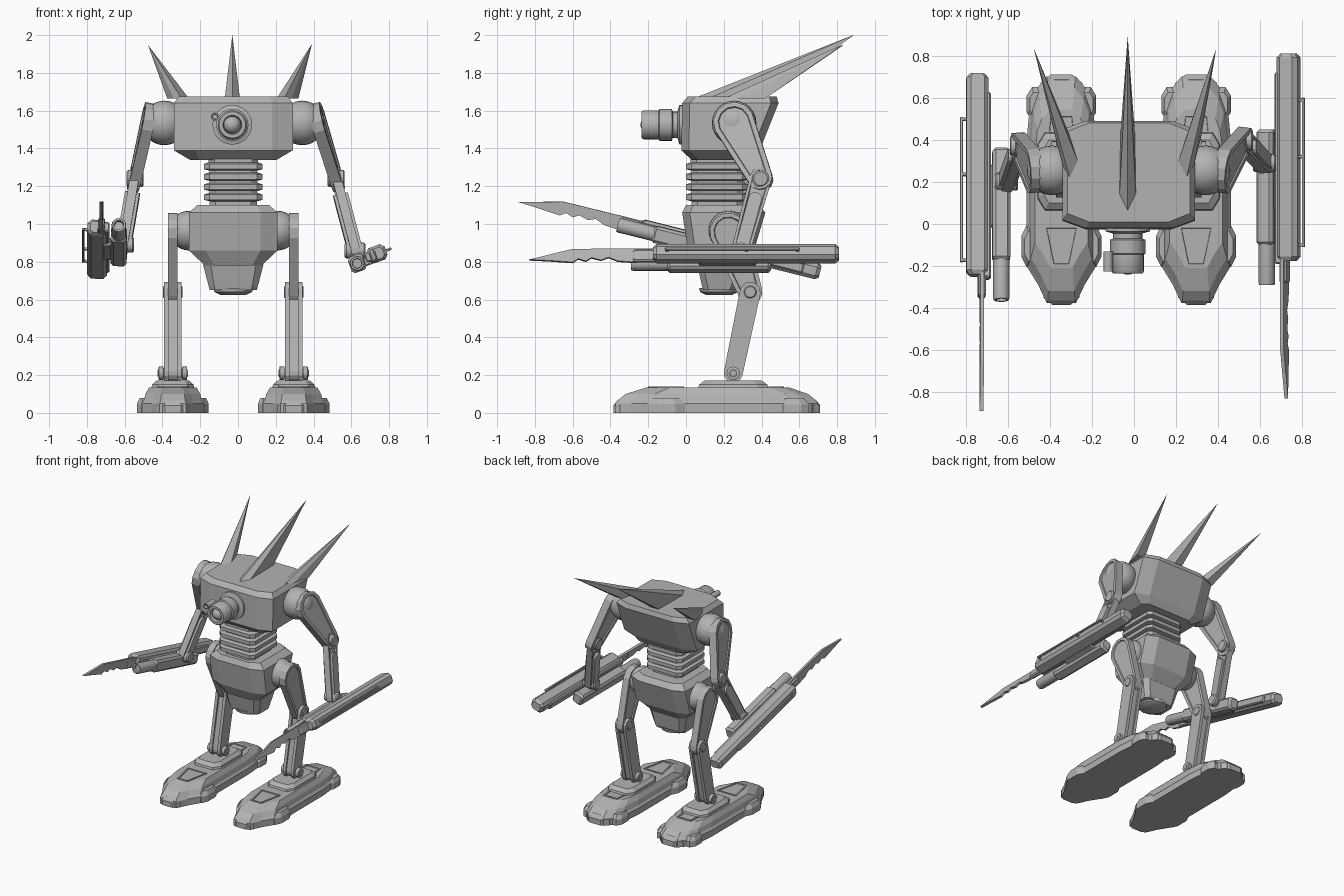
import bpy, bmesh
from math import sin, cos, pi, radians
from mathutils import Matrix, Vector

if "Cube" in bpy.data.objects:
    bpy.data.objects.remove(bpy.data.objects["Cube"])

grey = bpy.data.materials.new("plain_grey")
grey.use_nodes = True
COLOUR = (0.45, 0.45, 0.45, 1)
grey.diffuse_color = COLOUR
grey.node_tree.nodes["Principled BSDF"].inputs["Base Color"].default_value = COLOUR

CX = -0.025                      # centre plane of the body
IDENT = Matrix.Identity(4)


def finish(name, bm, smooth=False):
    bmesh.ops.recalc_face_normals(bm, faces=bm.faces)
    me = bpy.data.meshes.new(name)
    bm.to_mesh(me)
    bm.free()
    me.materials.append(grey)
    if smooth:
        me.shade_smooth()
        me.set_sharp_from_angle(angle=radians(35))
    ob = bpy.data.objects.new(name, me)
    bpy.context.scene.collection.objects.link(ob)
    return ob


def loft(name, rings, smooth=False, inset=None):
    """Skin a stack of equal rings; caps may get an inset panel."""
    bm = bmesh.new()
    vs = [[bm.verts.new(p) for p in ring] for ring in rings]
    n = len(vs[0])
    for a, b in zip(vs, vs[1:]):
        for i in range(n):
            j = (i + 1) % n
            bm.faces.new((a[i], a[j], b[j], b[i]))
    caps = [bm.faces.new(vs[0]), bm.faces.new(vs[-1])]
    bmesh.ops.recalc_face_normals(bm, faces=bm.faces)
    if inset:
        bmesh.ops.inset_individual(bm, faces=caps, thickness=inset, depth=0)
        bmesh.ops.inset_individual(bm, faces=caps, thickness=0.004, depth=-0.008)
    return finish(name, bm, smooth)


def prism(name, outline, m, half, inset=None):
    """Flat outline in the local yz plane, thickened along local x."""
    return loft(name, [[m @ Vector((x, u, v)) for u, v in outline]
                       for x in (-half, half)], inset=inset)


def tube(name, steps, m, seg=20):
    """Turned part along local y from (distance, radius) steps."""
    return loft(name, [[m @ Vector((r * cos(2 * pi * i / seg), d, r * sin(2 * pi * i / seg)))
                        for i in range(seg)] for d, r in steps], smooth=True)


def pin(name, centre, radius, half):
    m = Matrix.Translation(centre) @ Matrix.Rotation(-pi / 2, 4, "Z")
    return tube(name, [(-half, radius * .8), (-half * .85, radius),
                       (half * .85, radius), (half, radius * .8)], m, 16)


def ball(name, centre, radius):
    bm = bmesh.new()
    bmesh.ops.create_uvsphere(bm, u_segments=24, v_segments=14, radius=radius,
                              matrix=Matrix.Translation(centre) @ Matrix.Rotation(pi / 2, 4, "Y"))
    return finish(name, bm, True)


def block(z, hx, y0, y1, cx, cy):
    """Rectangle ring with cut corners at height z."""
    return [(CX + x, y, z) for x, y in (
        (-hx + cx, y0), (hx - cx, y0), (hx, y0 + cy), (hx, y1 - cy),
        (hx - cx, y1), (-hx + cx, y1), (-hx, y1 - cy), (-hx, y0 + cy))]


def limb(name, p, q, r0, r1, half, inset=None, shift=0):
    """Round-ended tapering slab from p to q."""
    p, q = Vector(p), Vector(q)
    d = (q - p).normalized()
    t = (Vector((1, 0, 0)) - d * d.x).normalized()
    w = t.cross(d)
    m = Matrix((t, d, w)).transposed().to_4x4()
    m.translation = p + t * shift
    n, length = 6, (q - p).length
    arc = [(pi / 2 + pi * i / n) for i in range(n + 1)]
    pts = [(r0 * cos(a), r0 * sin(a)) for a in arc]
    pts += [(length + r1 * cos(a + pi), r1 * sin(a + pi)) for a in arc]
    return prism(name, pts, m, half, inset)


# Torso, waist and pelvis
loft("torso", [block(1.34, .23, .03, .36, .05, .04), block(1.39, .315, -.025, .39, .11, .04),
               block(1.64, .315, -.02, .49, .11, .04), block(1.675, .29, .01, .48, .10, .04)])
waist = [block(1.08, .125, .03, .30, .03, .03)]
for i in range(4):
    z = 1.12 + i * .054
    waist += [block(z + dz, .125 + g, .03 - g, .30 + g, .03, .03)
              for dz, g in ((0, 0), (.008, .03), (.036, .03), (.044, .005))]
waist.append(block(1.345, .13, .025, .305, .03, .03))
loft("waist", waist)
loft("pelvis", [block(.78, .15, .05, .29, .05, .03), block(.86, .235, .01, .36, .09, .04),
                block(1.06, .235, -.02, .42, .09, .04), block(1.10, .19, .0, .39, .07, .04)])
loft("lower_pelvis", [block(.65, .125, .09, .26, .03, .03), block(.67, .13, .085, .27, .03, .03),
                      block(.785, .16, .06, .29, .04, .03)])
up = Matrix.Translation((CX, .175, 0)) @ Matrix.Rotation(pi / 2, 4, "X")
tube("pelvis_disc", [(.625, .07), (.64, .10), (.66, .105)], up, 12)

# Front eye with its lens and side sensor
eye = Matrix.Translation((CX - .005, 0, 1.525))
tube("eye", [(-.20, .045), (-.235, .05), (-.235, .07), (-.225, .077), (-.145, .077), (-.14, .085),
             (-.075, .085), (-.07, .07), (-.045, .07), (-.035, .105), (.0, .105)], eye, 24)
ball("eye_lens", (CX - .005, -.195, 1.525), .046)
tube("side_sensor", [(-.20, .013), (-.225, .015), (-.225, .022), (-.13, .022)],
     Matrix.Translation((CX - .097, 0, 1.568)), 12)

# Three swept-back spikes on the torso top
for name, x, y, tip in (("middle_spike", -.03, .04, (-.03, .885, 2.0)),
                        ("right_spike", -.30, .20, (-.475, .83, 1.945)),
                        ("left_spike", .245, .20, (.39, .83, 1.95))):
    lean = .04 if x > 0 else -.04 if x < -.1 else 0
    base = [(x, y, 1.665), (x + .04, y + .08, 1.665), (x + .035 + lean, .42, 1.665),
            (x - .035 + lean, .42, 1.665), (x - .04, y + .08, 1.665)]
    loft(name, [base, [Vector(tip) + (Vector(p) - Vector(base[0])) * .01 for p in base]])


def foot_ring(s, z, kx, ky):
    half = ((.07, -.375), (.11, -.29), (.165, -.2), (.165, .06), (.165, .40),
            (.15, .56), (.12, .64), (.07, .70))
    pts = [(x, y) for x, y in half] + [(-x, y) for x, y in reversed(half)]
    return [(CX + s * .32 + x * kx, .18 + (y - .18) * ky, z) for x, y in pts]


def pod(name, x, y, hx, hy, top):
    loft(name, [[(x + a * hx * k, y + b * hy * k, z) for a, b in
                 ((-1, -.5), (-.5, -1), (.5, -1), (1, -.5), (1, .5), (.5, 1), (-.5, 1), (-1, .5))]
                for z, k in ((0, 1), (top * .6, 1), (top, .7))])


# Legs and feet
for side, s in (("left", 1), ("right", -1)):
    x = CX + s * .32
    hip, knee, ankle = (x, .225, .96), (x, .34, .64), (x, .25, .21)
    ball(side + "_hip_ball", (CX + s * .235, .225, .965), .105)
    limb(side + "_thigh", hip, knee, .10, .065, .026, .022)
    for k in (-1, 1):
        limb(side + "_shin_plate", knee, ankle, .055, .05, .012, shift=k * .034)
        pin(side + "_ankle_knob", (x + k * .062, .25, .21), .035, .014)
    limb(side + "_shin_core", knee, ankle, .04, .04, .022)
    pin(side + "_knee_pin", knee, .035, .052)
    pin(side + "_ankle_pin", ankle, .022, .08)
    loft(side + "_foot", [foot_ring(s, 0, 1, 1), foot_ring(s, .05, 1, 1), foot_ring(s, .065, .93, .98),
                          foot_ring(s, .10, .88, .90), foot_ring(s, .135, .76, .70)])
    plate = Matrix(((0, 1, 0), (0, 0, 1), (1, 0, 0))).to_4x4()
    plate.translation = (x, 0, .132)
    prism(side + "_foot_front_panel", [(-.082, -.01), (-.045, -.20), (.045, -.20), (.082, -.01)],
          plate, .008, .014)
    prism(side + "_foot_rear_panel", [(-.075, .36), (.075, .36), (.06, .52), (-.06, .52)],
          plate, .008, .014)
    loft(side + "_ankle_base", [[(x + a * hx, .25 + b * hy, z) for a, b in
         ((-1, -.7), (-.7, -1), (.7, -1), (1, -.7), (1, .7), (.7, 1), (-.7, 1), (-1, .7))]
         for z, hx, hy in ((.12, .115, .19), (.15, .11, .18), (.172, .085, .15))])
    pod(side + "_front_toe", x, -.315, .085, .07, .065)
    pod(side + "_rear_toe", x, .63, .10, .08, .07)
    for k in (-1, 1):
        pod(side + "_front_side_toe", x + k * .14, -.105, .05, .10, .08)
        pod(side + "_rear_side_toe", x + k * .115, .57, .05, .08, .075)


def weapon(side, s, centre, tilt, roll):
    """Long slab with a serrated blade in front and a gun on the inner side."""
    m = (Matrix.Translation(centre) @ Matrix.Rotation(radians(-tilt), 4, "X")
         @ Matrix.Diagonal((s, 1, 1, 1)) @ Matrix.Rotation(radians(-roll), 4, "Y"))

    def box(name, x, hx, z, hz, y0, y1, c):
        sec = [(-hx, -hz + c), (-hx + c, -hz), (hx - c, -hz), (hx, -hz + c),
               (hx, hz - c), (hx - c, hz), (-hx + c, hz), (-hx, hz - c)]
        steps = ((y0, .7), (y0 + c, 1), (y1 - c, 1), (y1, .7))
        loft(side + name, [[m @ Vector((x + a * k, y, z + b * k)) for a, b in sec] for y, k in steps])

    box("_weapon_slab", 0, .052, 0, .043, -.495, .49, .02)
    box("_weapon_side_rail", -.045, .02, 0, .028, -.51, .40, .008)
    box("_gun_body", -.115, .042, -.012, .045, -.42, .13, .015)
    box("_gun_grip", -.08, .05, -.02, .022, -.25, .05, .008)
    box("_outer_rod", .075, .007, 0, .007, -.43, .28, .003)
    for y in (-.42, .0, .27):
        box("_rod_bracket", .06, .017, 0, .007, y - .008, y + .008, .003)
    tube(side + "_gun_barrel", [(-.58, .024), (-.61, .026), (-.61, .036), (-.60, .039), (-.40, .039)],
         m @ Matrix.Translation((-.115, 0, -.012)), 16)
    blade = [(-.47, .035), (-.92, .033), (-1.15, -.027), (-1.05, -.032), (-.92, -.042),
             (-.89, -.022), (-.85, -.035), (-.82, -.016), (-.77, -.03), (-.73, -.014),
             (-.68, -.035), (-.61, -.04), (-.47, -.035)]
    prism(side + "_blade", blade, m @ Matrix.Translation((-.022, 0, 0)), .009)
    box("_blade_socket", -.022, .018, -.005, .033, -.60, -.47, .008)


# Arms, each with its own pose
for side, s, elbow, wrist, centre, tilt, roll in (
        ("left", 1, (.52, .395, 1.24), (.62, .29, .86), (.735, .32, .842), 0, 20),
        ("right", -1, (-.545, .37, 1.24), (-.605, .20, .89), (-.745, .235, .865), 14, 3)):
    ball(side + "_shoulder_ball", (CX + s * .365, .255, 1.535), .118)
    shoulder = (CX + s * .455, .255, 1.535)
    limb(side + "_upper_arm", shoulder, elbow, .108, .065, .03, .025)
    pin(side + "_elbow_pin", elbow, .045, .045)
    limb(side + "_forearm", elbow, wrist, .058, .05, .024, .015)
    for k in (-1, 1):
        limb(side + "_forearm_plate", Vector(elbow).lerp(Vector(wrist), .3), wrist,
             .035, .035, .009, shift=k * .03)
    pin(side + "_wrist_pin", wrist, .042, .055)
    weapon(side, s, centre, tilt, roll)
